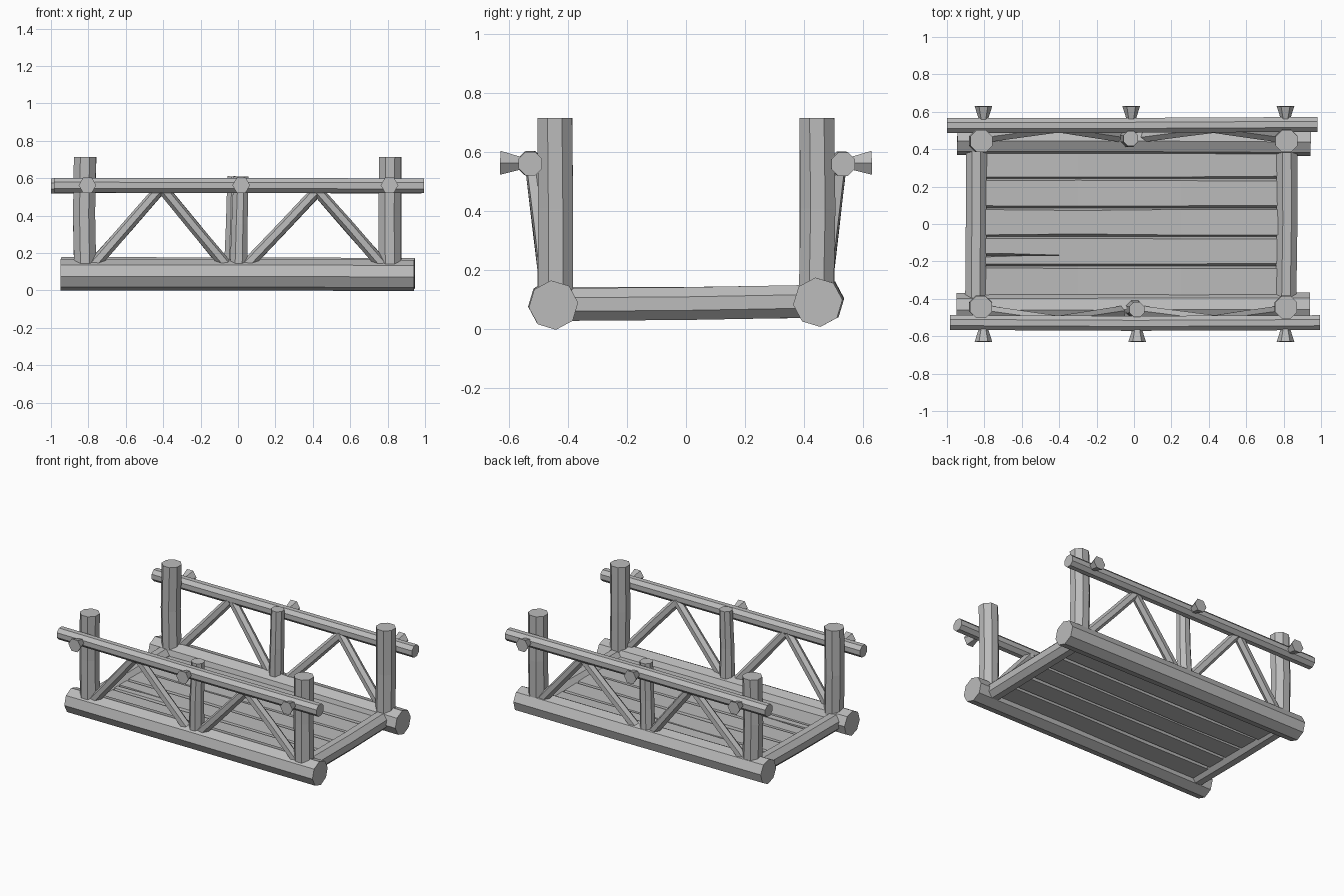
import bpy, bmesh, math, random
from mathutils import Vector

random.seed(4)
if "Cube" in bpy.data.objects:
    bpy.data.objects.remove(bpy.data.objects["Cube"], do_unlink=True)

grey = bpy.data.materials.new("weathered_grey")
grey.use_nodes = True
COLOUR = (0.5, 0.5, 0.5, 1)
grey.diffuse_color = COLOUR
grey.node_tree.nodes["Principled BSDF"].inputs["Base Color"].default_value = COLOUR


def loft(name, rings):
    """Skin a closed solid over a list of equal-length point rings."""
    bm = bmesh.new()
    loops = [[bm.verts.new(p) for p in ring] for ring in rings]
    n = len(loops[0])
    for a, b in zip(loops, loops[1:]):
        for i in range(n):
            j = (i + 1) % n
            bm.faces.new((a[i], a[j], b[j], b[i]))
    bm.faces.new(loops[0][::-1])
    bm.faces.new(loops[-1])
    bmesh.ops.recalc_face_normals(bm, faces=bm.faces)
    mesh = bpy.data.meshes.new(name)
    bm.to_mesh(mesh)
    bm.free()
    mesh.materials.append(grey)
    obj = bpy.data.objects.new(name, mesh)
    bpy.context.collection.objects.link(obj)
    return obj


def log(name, start, end, r1, r2=None, sides=8, turn=0.0, wobble=0.004):
    """Rough-hewn log between two points, with a slightly uneven middle."""
    start, end = Vector(start), Vector(end)
    r2 = r1 if r2 is None else r2
    axis = (end - start).normalized()
    ref = Vector((0, 1, 0)) if abs(axis.z) > 0.9 else Vector((0, 0, 1))
    u = (ref - axis * ref.dot(axis)).normalized()
    v = axis.cross(u)
    rings = []
    for t in ((0, 0.5, 1) if wobble else (0, 1)):
        shift = (u * random.uniform(-1, 1) + v * random.uniform(-1, 1)) * wobble
        c = start.lerp(end, t) + shift
        r = r1 + (r2 - r1) * t
        rings.append([c + (u * math.cos(a) + v * math.sin(a)) * r for a in
                      (turn + 2 * math.pi * i / sides for i in range(sides))])
    return loft(name, rings)


EIGHTH = math.pi / 8

# Floor beams along the length, and cross beams at the ends
log("front_base_log", (-0.95, -0.455, 0.086), (0.94, -0.45, 0.084), 0.084, turn=0.1)
log("back_base_log", (-0.945, 0.455, 0.092), (0.945, 0.445, 0.09), 0.084, turn=0.1)
log("left_cross_log", (0.815, -0.44, 0.085), (0.815, 0.44, 0.091), 0.06, turn=EIGHTH)
log("right_cross_log", (-0.845, -0.44, 0.085), (-0.845, 0.44, 0.091), 0.06, turn=EIGHTH)

# Railings
for side, s, mid_x, rail in (("front", -1, 0.012, (-0.985, 0.995)),
                             ("back", 1, -0.02, (-1.0, 0.98))):
    log(side + "_rail", (rail[0], s * 0.53, 0.56), (rail[1], s * 0.53, 0.56),
        0.043, turn=EIGHTH)
    for end, x in (("right", -0.82), ("left", 0.813)):
        log(f"{side}_{end}_post", (x, s * 0.445, 0.1), (x, s * 0.445, 0.715),
            0.064, 0.064, turn=EIGHTH)
    log(side + "_middle_post", (mid_x - 0.01, s * 0.455, 0.1),
        (mid_x, s * 0.46, 0.61), 0.05, 0.043, turn=EIGHTH)

    # Diagonal braces lean outward to meet the rail
    for i, (foot, head) in enumerate(((-0.77, -0.42), (-0.07, -0.40),
                                      (0.05, 0.43), (0.77, 0.42))):
        log(f"{side}_brace_{i + 1}", (foot, s * 0.465, 0.14), (head, s * 0.515, 0.54),
            0.032, 0.03, sides=6, wobble=0.002)

    # Flared pegs pinning the rail to the posts
    for label, x in (("right", -0.805), ("middle", mid_x + 0.005), ("left", 0.81)):
        log(f"{side}_{label}_peg", (x, s * 0.50, 0.56), (x, s * 0.63, 0.563),
            0.006, 0.047, sides=6, turn=math.pi / 6, wobble=0)

# Deck planks with bevelled edges that meet under each gap
edges = (-0.40, -0.225, -0.067, 0.086, 0.243, 0.40)
planks = []
for i, (y0, y1) in enumerate(zip(edges, edges[1:])):
    rings = []
    for x in (-0.83, -0.3, 0.25, 0.8):
        d = random.uniform(-0.004, 0.004)
        top, low, mid = 0.112 + d, 0.055 + d, 0.083
        b = 0.011 + random.uniform(-0.003, 0.003)
        rings.append([(x, y, z) for y, z in (
            (y0 + b, top), (y1 - b, top), (y1, mid),
            (y1 - b, low), (y0 + b, low), (y0, mid))])
    planks.append(loft(f"deck_plank_{i + 1}", rings))

# Tapering split in the end of one plank
cutter = loft("split_cutter", [
    [(x, -0.168 - w, 0.14), (x, -0.168 + w, 0.14), (x, -0.168, 0.07)]
    for x, w in ((-0.9, 0.018), (-0.4, 0.002))])
cutter.hide_render = True
cutter.hide_set(True)
cut = planks[1].modifiers.new("split", "BOOLEAN")
cut.operation = "DIFFERENCE"
cut.solver = "EXACT"
cut.object = cutter
